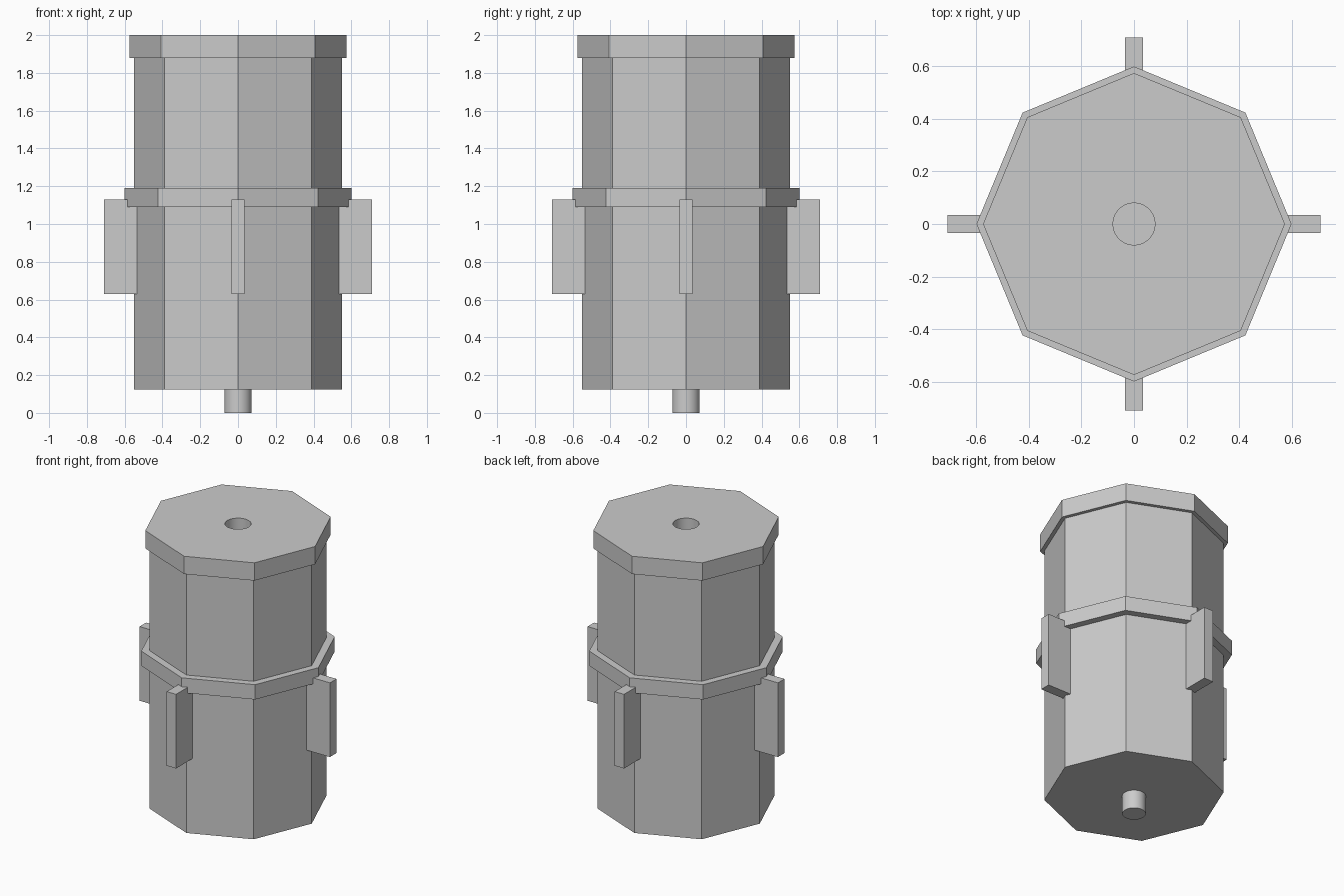
import bpy
import math

cube = bpy.data.objects.get("Cube")
if cube:
    bpy.data.objects.remove(cube, do_unlink=True)

# Single grey material
grey = bpy.data.materials.new("plain_grey")
grey.use_nodes = True
colour = (0.6, 0.6, 0.6, 1.0)
grey.diffuse_color = colour
grey.node_tree.nodes["Principled BSDF"].inputs["Base Color"].default_value = colour


def prism(name, sides, radius, bottom, top):
    """Upright prism with corners on the x and y axes."""
    bpy.ops.mesh.primitive_cylinder_add(
        vertices=sides, radius=radius, depth=top - bottom,
        location=(0, 0, (bottom + top) / 2))
    obj = bpy.context.object
    obj.name = name
    obj.data.materials.append(grey)
    return obj


def smooth(obj):
    bpy.ops.object.select_all(action="DESELECT")
    obj.select_set(True)
    bpy.context.view_layer.objects.active = obj
    bpy.ops.object.shade_smooth_by_angle(angle=math.radians(30))


# Octagonal casing with a raised band
prism("body", 8, 0.55, 0.125, 1.88)
prism("middle_band", 8, 0.6, 1.09, 1.19)

# Lid with a round socket; the body top forms the socket floor
lid = prism("lid", 8, 0.575, 1.88, 2.0)
cutter = prism("socket_cutter", 32, 0.08, 1.8, 2.1)
cutter.hide_render = True
cut = lid.modifiers.new("socket", "BOOLEAN")
cut.operation = "DIFFERENCE"
cut.solver = "EXACT"
cut.object = cutter
bpy.context.view_layer.objects.active = lid
bpy.ops.object.modifier_apply(modifier=cut.name)
bpy.data.objects.remove(cutter, do_unlink=True)
smooth(lid)

# Round pin under the base
smooth(prism("bottom_pin", 32, 0.0725, 0.0, 0.14))

# Four upright fins on the corners that lie on the axes
inner, outer = 0.5, 0.71
middle = (inner + outer) / 2
for i, side in enumerate(("left", "back", "right", "front")):
    angle = i * math.pi / 2
    bpy.ops.mesh.primitive_cube_add(
        size=1, rotation=(0, 0, angle),
        location=(middle * math.cos(angle), middle * math.sin(angle), 0.88))
    fin = bpy.context.object
    fin.name = side + "_fin"
    fin.scale = (outer - inner, 0.07, 0.5)
    fin.data.materials.append(grey)
